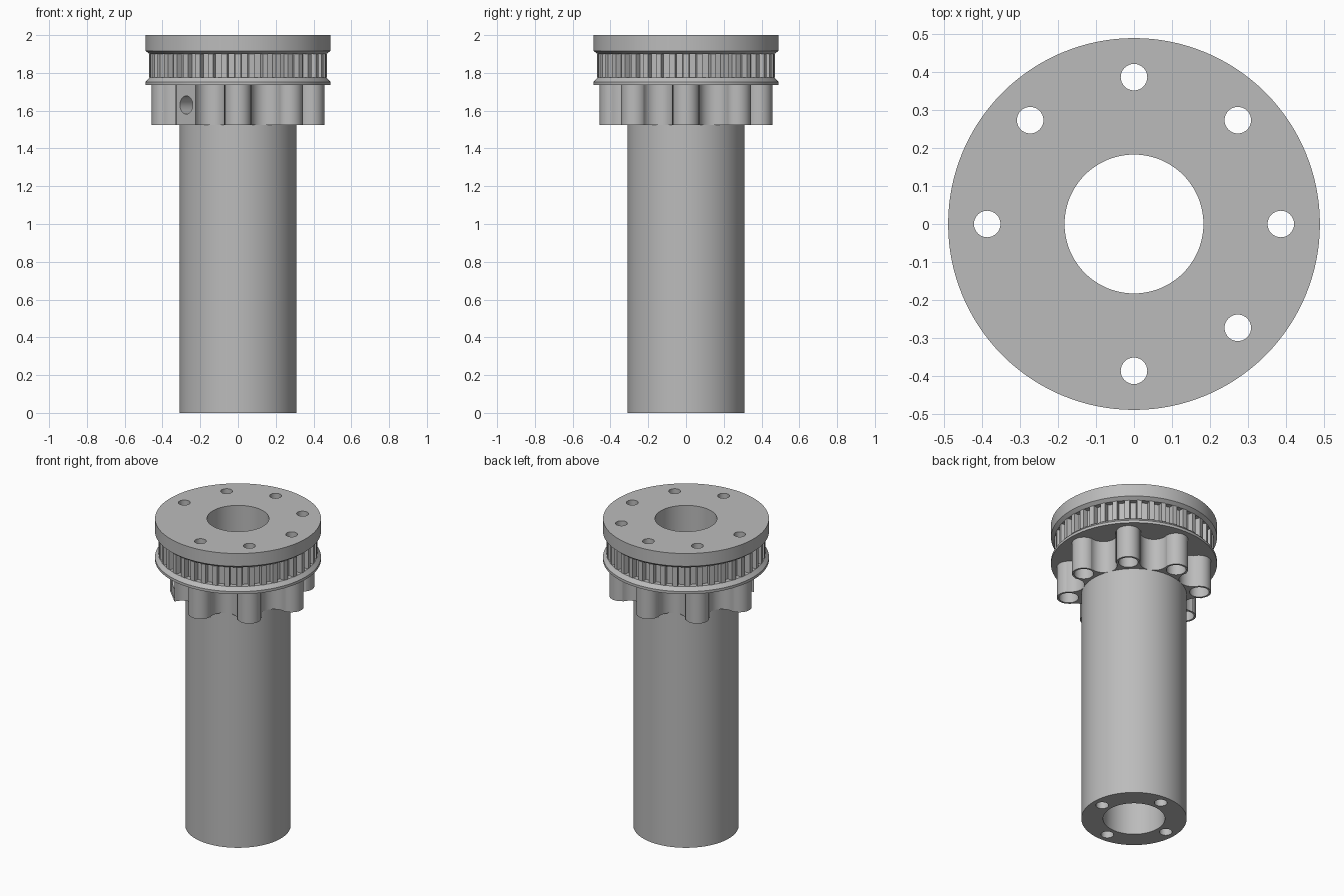
import bpy, bmesh, math
from mathutils import Matrix

if "Cube" in bpy.data.objects:
    bpy.data.objects.remove(bpy.data.objects["Cube"])

BOLT_R = 0.387          # bolt circle radius
LUG_R = 0.07
FLAT = 5                # index of the lug that is cut flat for the set screw
BOLTS = [i * math.pi / 4 for i in range(8) if i != FLAT]

gray = bpy.data.materials.new("gray")
gray.diffuse_color = (0.5, 0.5, 0.5, 1)
gray.use_nodes = True
gray.node_tree.nodes["Principled BSDF"].inputs["Base Color"].default_value = gray.diffuse_color


def polar(r, a):
    return (r * math.cos(a), r * math.sin(a))


def circle(r, n=128):
    return [polar(r, 2 * math.pi * i / n) for i in range(n)]


def make_object(name, bm):
    bmesh.ops.recalc_face_normals(bm, faces=bm.faces)
    mesh = bpy.data.meshes.new(name)
    bm.to_mesh(mesh)
    bm.free()
    ob = bpy.data.objects.new(name, mesh)
    bpy.context.collection.objects.link(ob)
    mesh.materials.append(gray)
    return ob


def loft(name, sections):
    """Closed solid through (outline, z) sections."""
    bm = bmesh.new()
    rings = [[bm.verts.new((x, y, z)) for x, y in pts] for pts, z in sections]
    for low, high in zip(rings, rings[1:]):
        for i in range(len(low)):
            j = (i + 1) % len(low)
            bm.faces.new((low[i], low[j], high[j], high[i]))
    bm.faces.new(rings[0][::-1])
    bm.faces.new(rings[-1])
    return make_object(name, bm)


def drill(name, r, z0, z1, angles, dist, n=32):
    """Vertical hole cutters spread on a circle."""
    bm = bmesh.new()
    for a in angles:
        x, y = polar(dist, a)
        bmesh.ops.create_cone(bm, cap_ends=True, segments=n, radius1=r, radius2=r,
                              depth=z1 - z0,
                              matrix=Matrix.Translation((x, y, (z0 + z1) / 2)))
    return make_object(name, bm)


def cut(ob, cutters):
    bpy.ops.object.select_all(action='DESELECT')
    bpy.context.view_layer.objects.active = ob
    ob.select_set(True)
    for c in cutters:
        m = ob.modifiers.new("cut", 'BOOLEAN')
        m.operation, m.solver, m.object = 'DIFFERENCE', 'EXACT', c
        bpy.ops.object.modifier_apply(modifier=m.name)
    bpy.ops.object.shade_smooth_by_angle(angle=math.radians(30))


def hub_outline():
    """Eight round lugs joined by tangent scallops, one lug ending flat."""
    pts = []
    step = math.pi / 4
    valley_r, valley_d = 0.0819, 0.392
    h = BOLT_R * math.sin(step / 2)
    # direction from a lug centre to the scallop centre, seen along the valley axis
    t = math.atan2(h, valley_d - BOLT_R * math.cos(step / 2))
    reach = math.pi - t - step / 2     # lug arc half angle
    reach = math.pi - reach if reach < 0 else t + step / 2
    for i in range(8):
        a = i * step
        cx, cy = polar(BOLT_R, a)
        if i == FLAT:                  # flat end square to the radius
            for s in (-1, 1):
                x, y = polar(LUG_R + 0.004, a + s * math.pi / 2)
                pts.append((cx + x, cy + y))
        else:
            for k in range(17):
                x, y = polar(LUG_R, a - reach + 2 * reach * k / 16)
                pts.append((cx + x, cy + y))
        b = a + step / 2               # scallop up to the next lug
        vx, vy = polar(valley_d, b)
        for k in range(1, 16):
            x, y = polar(valley_r, b + math.pi + (math.pi - t) * (1 - k / 8))
            pts.append((vx + x, vy + y))
    return pts


def tooth_outline(n=40, tip=0.47, root=0.438):
    pts = []
    p = 2 * math.pi / n
    for i in range(n):
        for r, f in ((root, -0.26), (tip, -0.2), (tip, -0.07), (tip, 0.07),
                     (tip, 0.2), (root, 0.26)):
            pts.append(polar(r, (i + f) * p))
    return pts


# Main parts
shaft = loft("shaft", [(circle(0.311), 0), (circle(0.311), 1.525)])
hub = loft("lug_hub", [(hub_outline(), 1.525), (hub_outline(), 1.735)])
lower = loft("lower_flange", [(circle(0.49), 1.735), (circle(0.49), 1.752),
                              (circle(0.468), 1.775)])
teeth = loft("toothed_ring", [(tooth_outline(), 1.775), (tooth_outline(), 1.9)])
upper = loft("upper_flange", [(circle(0.468), 1.9), (circle(0.49), 1.917),
                              (circle(0.49), 2.0)])

# Hole cutters
bore = drill("bore_cutter", 0.183, -0.1, 2.1, [0], 0, 96)
bolts = drill("bolt_cutter", 0.035, 1.4, 2.1, BOLTS, BOLT_R)
pockets = drill("pocket_cutter", 0.058, 1.4, 1.7, BOLTS, BOLT_R)
base = drill("base_cutter", 0.038, -0.1, 0.3, [i * math.pi / 2 for i in range(4)], 0.245)
screw = drill("set_screw_cutter", 0.048, 0.1, 0.6, [0], 0)
screw.data.transform(Matrix.Translation((0, 0, 1.63))
                     @ Matrix.Rotation(FLAT * math.pi / 4, 4, 'Z')
                     @ Matrix.Rotation(math.pi / 2, 4, 'Y'))

cut(shaft, [bore, base])
cut(hub, [bore, bolts, pockets, screw])
for part in (lower, teeth, upper):
    cut(part, [bore, bolts])
for c in (bore, bolts, pockets, base, screw):
    bpy.data.objects.remove(c)
